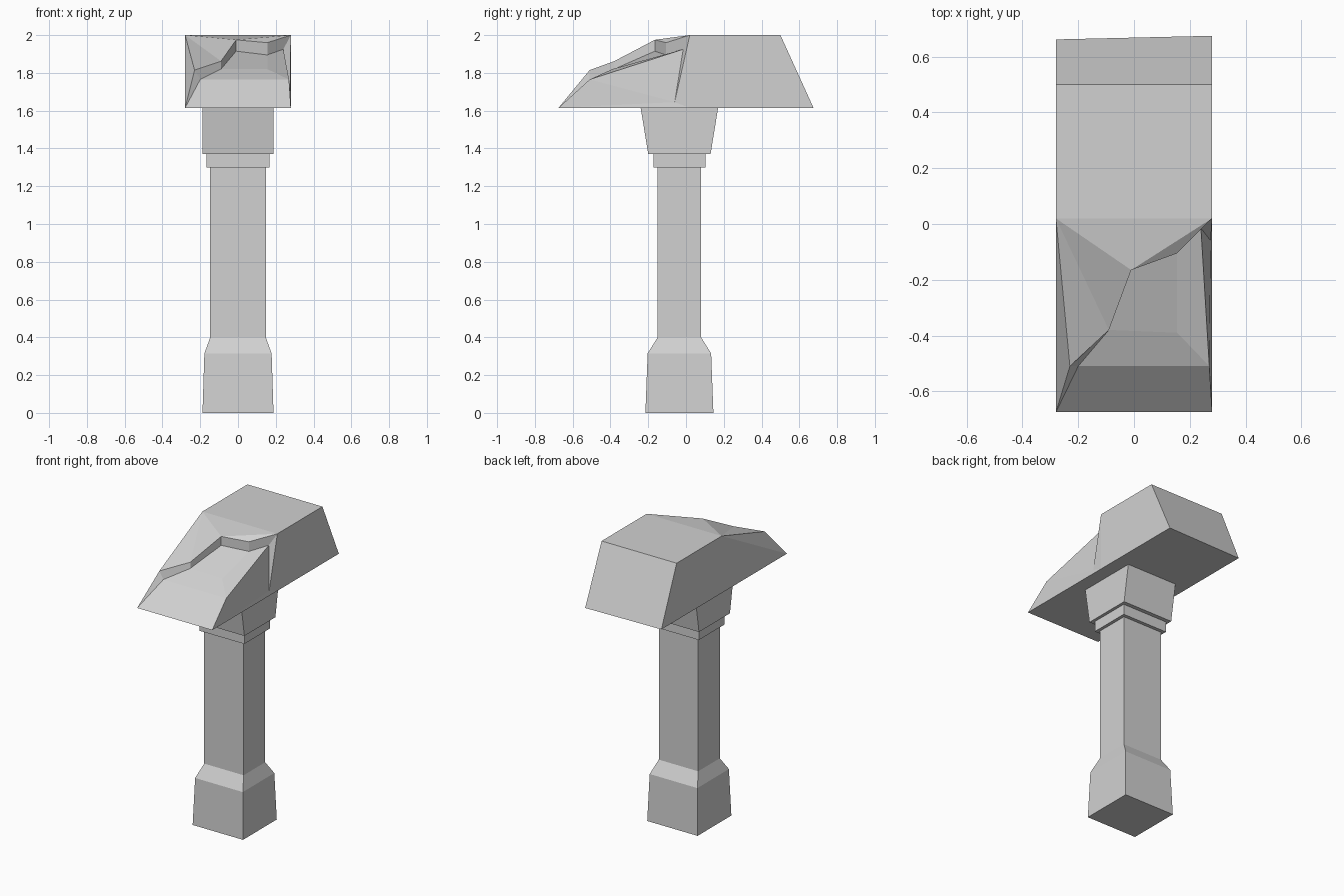
import bpy, bmesh

cube = bpy.data.objects.get("Cube")
if cube:
    bpy.data.objects.remove(cube, do_unlink=True)

grey = bpy.data.materials.new("stone grey")
grey.use_nodes = True
colour = (0.64, 0.64, 0.64, 1)
grey.diffuse_color = colour
grey.node_tree.nodes["Principled BSDF"].inputs["Base Color"].default_value = colour


def finish(name, bm):
    """Turn the bmesh into a flat-shaded object with outward normals."""
    bmesh.ops.recalc_face_normals(bm, faces=bm.faces[:])
    mesh = bpy.data.meshes.new(name)
    bm.to_mesh(mesh)
    bm.free()
    mesh.materials.append(grey)
    obj = bpy.data.objects.new(name, mesh)
    bpy.context.collection.objects.link(obj)
    return obj


def square_loft(name, sections):
    """Loft rectangles given as (height, half width, half depth)."""
    bm = bmesh.new()
    rings = []
    for z, w, d in sections:
        corners = ((-w, -d), (w, -d), (w, d), (-w, d))
        rings.append([bm.verts.new((x, y - 0.035, z)) for x, y in corners])
    for low, high in zip(rings, rings[1:]):
        for i in range(len(low)):
            j = (i + 1) % len(low)
            bm.faces.new((low[i], low[j], high[j], high[i]))
    bm.faces.new(rings[0])
    bm.faces.new(rings[-1])
    return finish(name, bm)


# Handle: flared grip, straight shaft, collar and head socket
square_loft("handle_grip_and_shaft", [
    (0, 0.188, 0.18), (0.315, 0.178, 0.168), (0.4, 0.147, 0.115), (1.3, 0.147, 0.115)])
square_loft("handle_collar", [(1.3, 0.168, 0.138), (1.37, 0.168, 0.138)])
square_loft("head_socket", [(1.37, 0.188, 0.165), (1.615, 0.188, 0.205)])

# Head: solid block behind, broken wedge in front
W, LOW, TOP, MID = 0.28, 1.615, 2.0, 0.02
points = {
    "tip_l": (-W, -0.675, LOW), "tip_r": (W, -0.675, LOW),
    "mid_l": (-W, MID, TOP), "mid_r": (W, MID, TOP),
    "base_l": (-W, MID, LOW), "base_r": (W, MID, LOW),
    "back_l": (-W, 0.5, TOP), "back_r": (W, 0.5, TOP),
    "heel_l": (-W, 0.662, LOW), "heel_r": (W, 0.675, LOW),
    # upper rim of the break
    "rim_a": (-0.23, -0.51, 1.815), "rim_b": (-0.09, -0.38, 1.862),
    "rim_c": (-0.01, -0.165, 1.975), "rim_d": (0.155, -0.105, 1.96),
    # lower edge of the break
    "cut_a": (-0.2, -0.51, 1.765), "cut_b": (-0.09, -0.38, 1.82),
    "cut_c": (-0.01, -0.165, 1.915), "cut_d": (0.155, -0.105, 1.895),
    "cut_e": (0.24, -0.015, 1.925),
    # corners of the sunken surface
    "shoulder": (0.27, -0.51, 1.765), "plateau": (0.155, -0.39, 1.82),
    "notch": (0.275, -0.06, 1.645),
}
faces = [
    # block
    "mid_l mid_r back_r back_l", "back_l back_r heel_r heel_l",
    "mid_l back_l heel_l base_l", "mid_r base_r heel_r back_r",
    "base_l heel_l heel_r base_r",
    # intact part of the wedge
    "tip_l base_l base_r tip_r", "tip_l mid_l base_l", "tip_l rim_a mid_l",
    "mid_l rim_a rim_b", "mid_l rim_b rim_c", "mid_l rim_c mid_r", "rim_c rim_d mid_r",
    # sunken surface
    "tip_l tip_r shoulder cut_a", "cut_a shoulder plateau cut_b",
    "cut_b plateau cut_d cut_c", "plateau shoulder cut_e cut_d",
    "shoulder tip_r notch", "shoulder notch cut_e", "tip_r base_r notch",
    # steps of the break
    "tip_l cut_a rim_a", "mid_r cut_e notch", "mid_r notch base_r",
]
rim = ["rim_a", "rim_b", "rim_c", "rim_d", "mid_r"]
cut = ["cut_a", "cut_b", "cut_c", "cut_d", "cut_e"]
for i in range(len(rim) - 1):
    faces.append(" ".join((rim[i], cut[i], cut[i + 1], rim[i + 1])))

bm = bmesh.new()
verts = {name: bm.verts.new(co) for name, co in points.items()}
for face in faces:
    bm.faces.new([verts[name] for name in face.split()])
finish("broken_head", bm)
